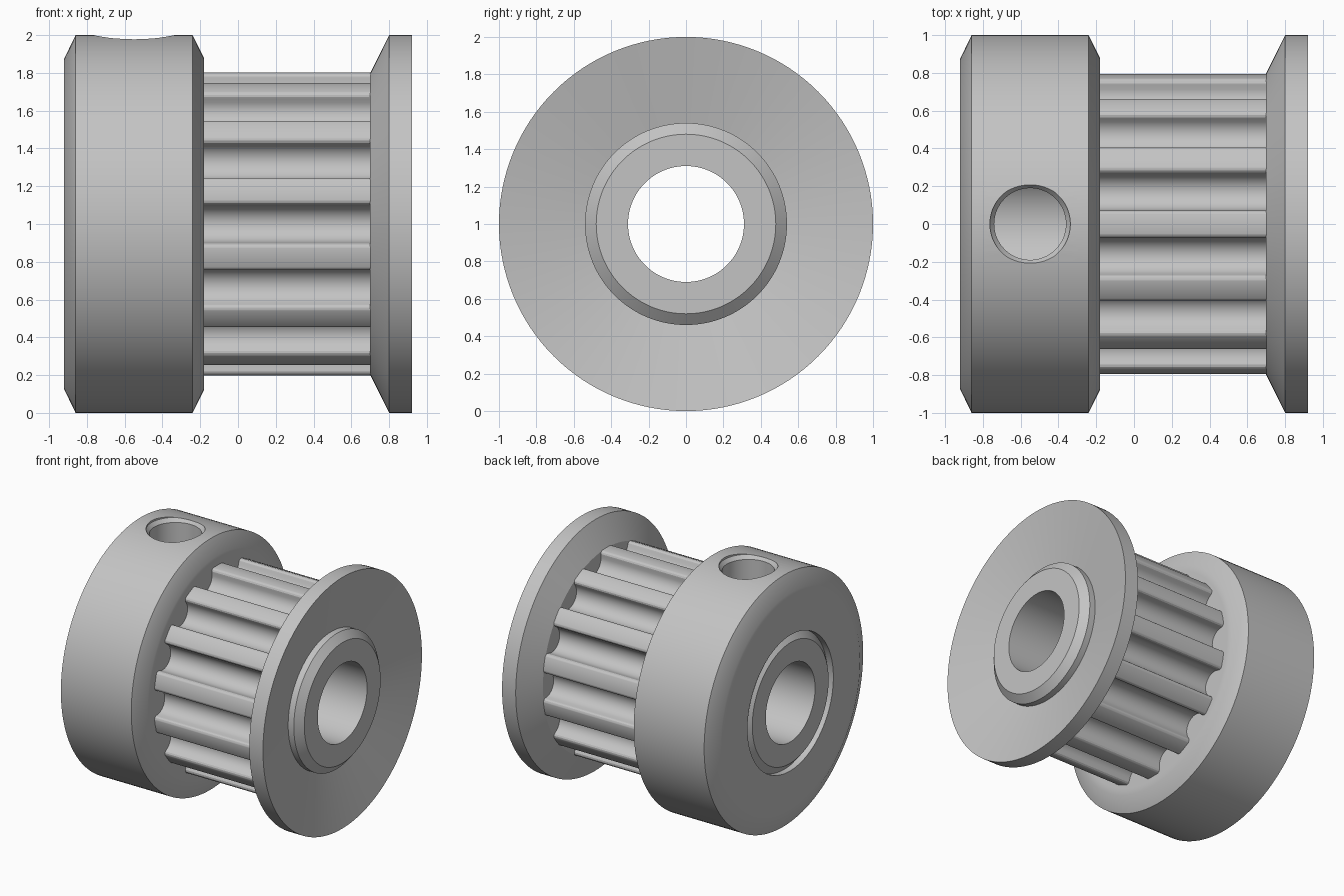
import bpy
import bmesh
from math import sin, cos, pi, radians, atan2, hypot

AXIS_Z = 1.0
BORE = 0.31
CORE = 0.54
TEETH = 14
SEGMENTS = 128

cube = bpy.data.objects.get("Cube")
if cube:
    bpy.data.objects.remove(cube, do_unlink=True)

metal = bpy.data.materials.new("grey_metal")
metal.use_nodes = True
metal.diffuse_color = (0.55, 0.55, 0.55, 1)
metal.node_tree.nodes["Principled BSDF"].inputs["Base Color"].default_value = (0.55, 0.55, 0.55, 1)


def ring_solid(name, rows):
    """Closed ring made by joining successive loops of points, last to first."""
    bm = bmesh.new()
    loops = [[bm.verts.new(p) for p in row] for row in rows]
    count = len(loops[0])
    for i, loop in enumerate(loops):
        following = loops[(i + 1) % len(loops)]
        for j in range(count):
            k = (j + 1) % count
            bm.faces.new((loop[j], loop[k], following[k], following[j]))
    bmesh.ops.recalc_face_normals(bm, faces=bm.faces)
    mesh = bpy.data.meshes.new(name)
    bm.to_mesh(mesh)
    bm.free()
    mesh.materials.append(metal)
    obj = bpy.data.objects.new(name, mesh)
    bpy.context.collection.objects.link(obj)
    return obj


def loop_at(x, polar):
    """Loop around the x axis from (angle, radius) pairs; angle 0 is up."""
    return [(x, r * sin(a), AXIS_Z + r * cos(a)) for a, r in polar]


def lathe(name, profile):
    angles = [2 * pi * i / SEGMENTS for i in range(SEGMENTS)]
    return ring_solid(name, [loop_at(x, [(a, r) for a in angles]) for x, r in profile])


def activate(obj):
    bpy.ops.object.select_all(action='DESELECT')
    obj.select_set(True)
    bpy.context.view_layer.objects.active = obj


def smooth(obj, degrees):
    activate(obj)
    bpy.ops.object.shade_smooth_by_angle(angle=radians(degrees))


# Central sleeve with the bore and chamfered ends
sleeve = lathe("bore_sleeve", [
    (-0.92, BORE), (-0.92, 0.48), (-0.87, CORE),
    (0.87, CORE), (0.92, 0.48), (0.92, BORE)])

# Clamping collar with chamfered rims
collar = lathe("clamping_collar", [
    (-0.92, CORE), (-0.92, 0.82), (-0.92, 0.875), (-0.86, 1), (-0.24, 1),
    (-0.18, 0.88), (-0.18, 0.83), (-0.18, CORE)])

# Dished end flange
flange = lathe("end_flange", [
    (0.70, CORE), (0.70, 0.80), (0.80, 1), (0.92, 1), (0.82, CORE)])

# Toothed barrel: round grooves with filleted tooth edges
GROOVE, FILLET, CENTRE = 0.10, 0.028, 0.765
half_steps = 7
quarter = [pi / 2 * i / half_steps for i in range(half_steps + 1)]
right_half = [(GROOVE * sin(p), CENTRE - GROOVE * cos(p)) for p in quarter]
right_half += [(GROOVE + FILLET * (1 - cos(p)), CENTRE + FILLET * sin(p))
               for p in quarter[2::2] + quarter[-1:]]
groove = [(-t, h) for t, h in reversed(right_half[1:])] + right_half
pitch = 2 * pi / TEETH
outline = []
for tooth in range(TEETH):
    middle = (tooth + 0.5) * pitch
    outline += [(middle + atan2(t, h), hypot(t, h)) for t, h in groove]
    outline.append((middle + pitch / 2, 0.803))
inner = [(a, CORE) for a, r in outline]
barrel = ring_solid("toothed_barrel", [
    loop_at(-0.19, outline), loop_at(0.71, outline),
    loop_at(0.71, inner), loop_at(-0.19, inner)])

# Set screw hole, countersunk, from the top of the collar into the bore
HOLE_X = -0.55
hole_profile = [(AXIS_Z, 0.19), (1.955, 0.19), (1.985, 0.213), (2.1, 0.213)]
bm = bmesh.new()
rings = []
for z, r in hole_profile:
    rings.append([bm.verts.new((HOLE_X + r * cos(2 * pi * i / 64), r * sin(2 * pi * i / 64), z))
                  for i in range(64)])
for low, high in zip(rings, rings[1:]):
    for j in range(64):
        k = (j + 1) % 64
        bm.faces.new((low[j], low[k], high[k], high[j]))
bm.faces.new(rings[0])
bm.faces.new(rings[-1])
bmesh.ops.recalc_face_normals(bm, faces=bm.faces)
mesh = bpy.data.meshes.new("screw_hole_cutter")
bm.to_mesh(mesh)
bm.free()
mesh.materials.append(metal)
cutter = bpy.data.objects.new("screw_hole_cutter", mesh)
bpy.context.collection.objects.link(cutter)
cutter.hide_render = True

for part in (collar, sleeve):
    cut = part.modifiers.new("screw_hole", 'BOOLEAN')
    cut.operation = 'DIFFERENCE'
    cut.solver = 'EXACT'
    cut.object = cutter
    activate(part)
    bpy.ops.object.modifier_apply(modifier=cut.name)
bpy.data.objects.remove(cutter, do_unlink=True)

smooth(collar, 30)
for part in (sleeve, flange, barrel):
    smooth(part, 25)
